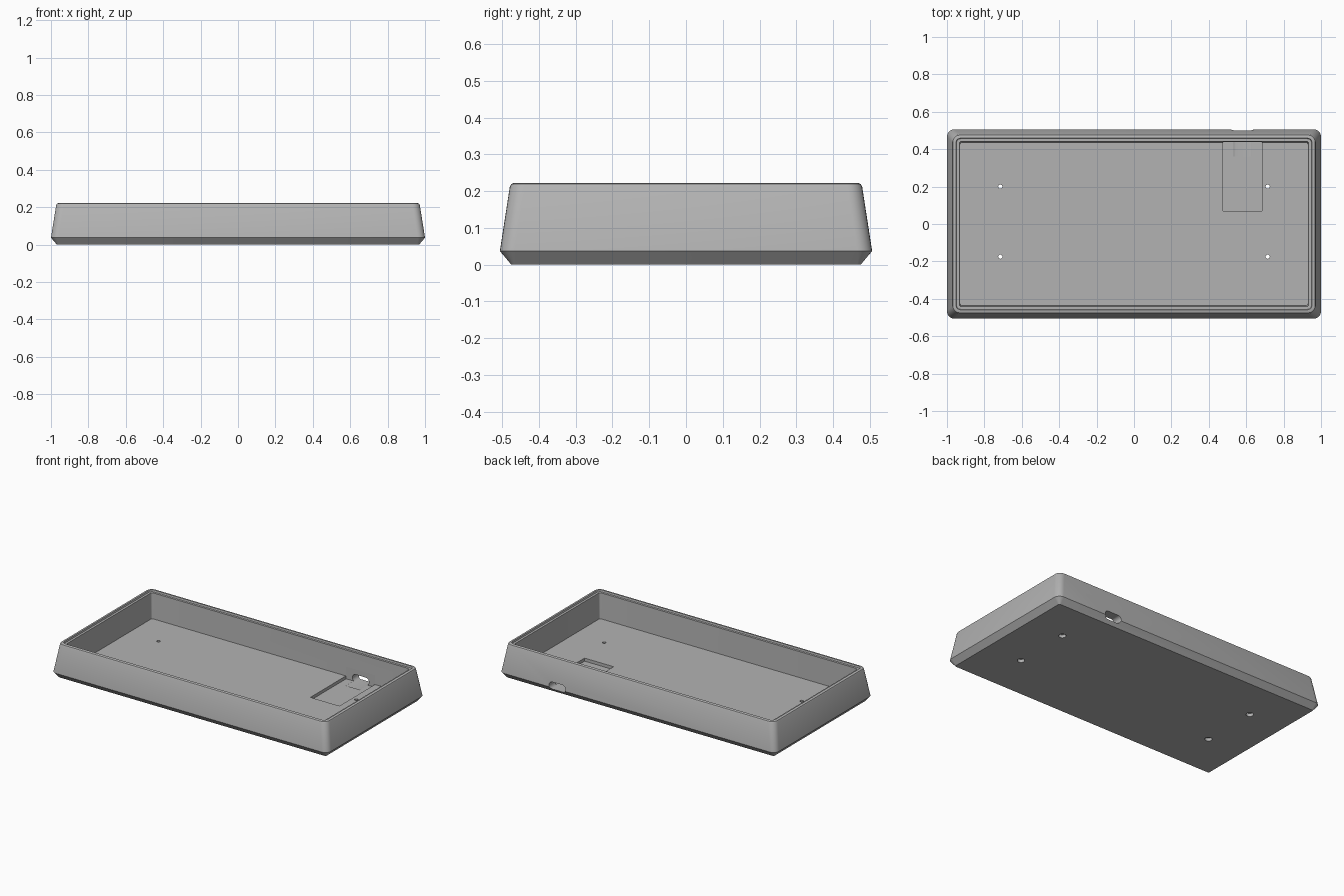
import bpy, bmesh, math

cube = bpy.data.objects.get("Cube")
if cube:
    bpy.data.objects.remove(cube, do_unlink=True)

mat = bpy.data.materials.new("neutral grey")
mat.use_nodes = True
GREY = (0.45, 0.45, 0.45, 1)
mat.diffuse_color = GREY
mat.node_tree.nodes["Principled BSDF"].inputs["Base Color"].default_value = GREY


def rounded_ring(bm, hx, hy, z, r, seg=6):
    """Ring of vertices around a rounded rectangle."""
    ring = []
    for corner, (sx, sy) in enumerate([(1, 1), (-1, 1), (-1, -1), (1, -1)]):
        for i in range(seg + 1):
            a = math.pi / 2 * (corner + i / seg)
            ring.append(bm.verts.new((sx * (hx - r) + r * math.cos(a),
                                      sy * (hy - r) + r * math.sin(a), z)))
    return ring


def finish(name, bm):
    bmesh.ops.recalc_face_normals(bm, faces=bm.faces)
    mesh = bpy.data.meshes.new(name)
    bm.to_mesh(mesh)
    bm.free()
    mesh.materials.append(mat)
    ob = bpy.data.objects.new(name, mesh)
    bpy.context.collection.objects.link(ob)
    return ob


def loft(name, sections):
    """Closed solid through rounded rectangles (half x, half y, z, radius)."""
    bm = bmesh.new()
    rings = [rounded_ring(bm, *s) for s in sections]
    for lo, hi in zip(rings, rings[1:]):
        for i in range(len(lo)):
            j = (i + 1) % len(lo)
            bm.faces.new((lo[i], lo[j], hi[j], hi[i]))
    bm.faces.new(rings[0])
    bm.faces.new(rings[-1])
    return finish(name, bm)


def cut(body, cutter):
    mod = body.modifiers.new(cutter.name, 'BOOLEAN')
    mod.operation = 'DIFFERENCE'
    mod.solver = 'EXACT'
    mod.object = cutter
    bpy.context.view_layer.objects.active = body
    bpy.ops.object.modifier_apply(modifier=mod.name)
    bpy.data.objects.remove(cutter, do_unlink=True)


# Open tray: underside, chamfer, sloped wall, stepped rim, inner wall, floor
FLOOR = 0.045
case = loft("case_tray", [
    (0.968, 0.475, 0, 0.01),
    (1.0, 0.506, 0.037, 0.04),
    (0.972, 0.479, 0.212, 0.04),
    (0.968, 0.475, 0.219, 0.037),
    (0.961, 0.468, 0.222, 0.032),
    (0.952, 0.459, 0.222, 0.025),
    (0.949, 0.456, 0.212, 0.022),
    (0.934, 0.442, 0.212, 0.014),
    (0.929, 0.437, FLOOR, 0.01),
])

# Shallow circuit board pocket in the floor
bpy.ops.mesh.primitive_cube_add(size=1, location=(0.58, 0.255, 0.065))
pocket = bpy.context.object
pocket.name = "pocket_cutter"
pocket.scale = (0.21, 0.37, 0.08)
cut(case, pocket)

# Rounded connector slot through the back wall
slot = loft("slot_cutter", [(0.06, 0.025, 0, 0.024), (0.06, 0.025, 0.2, 0.024)])
slot.rotation_euler = (math.pi / 2, 0, 0)
slot.location = (0.58, 0.56, 0.046)
cut(case, slot)

# Countersunk screw holes
for x in (-0.715, 0.715):
    for y in (-0.175, 0.2):
        for radius, top in ((0.022, 0.02), (0.011, 0.1)):
            bpy.ops.mesh.primitive_cylinder_add(vertices=24, radius=radius, depth=top + 0.05,
                                                location=(x, y, (top - 0.05) / 2))
            bpy.context.object.name = "screw_cutter"
            cut(case, bpy.context.object)

# Smooth rounded corners, keep edges crisp
bpy.ops.object.select_all(action='DESELECT')
case.select_set(True)
bpy.context.view_layer.objects.active = case
bpy.ops.object.shade_smooth_by_angle(angle=math.radians(25))
